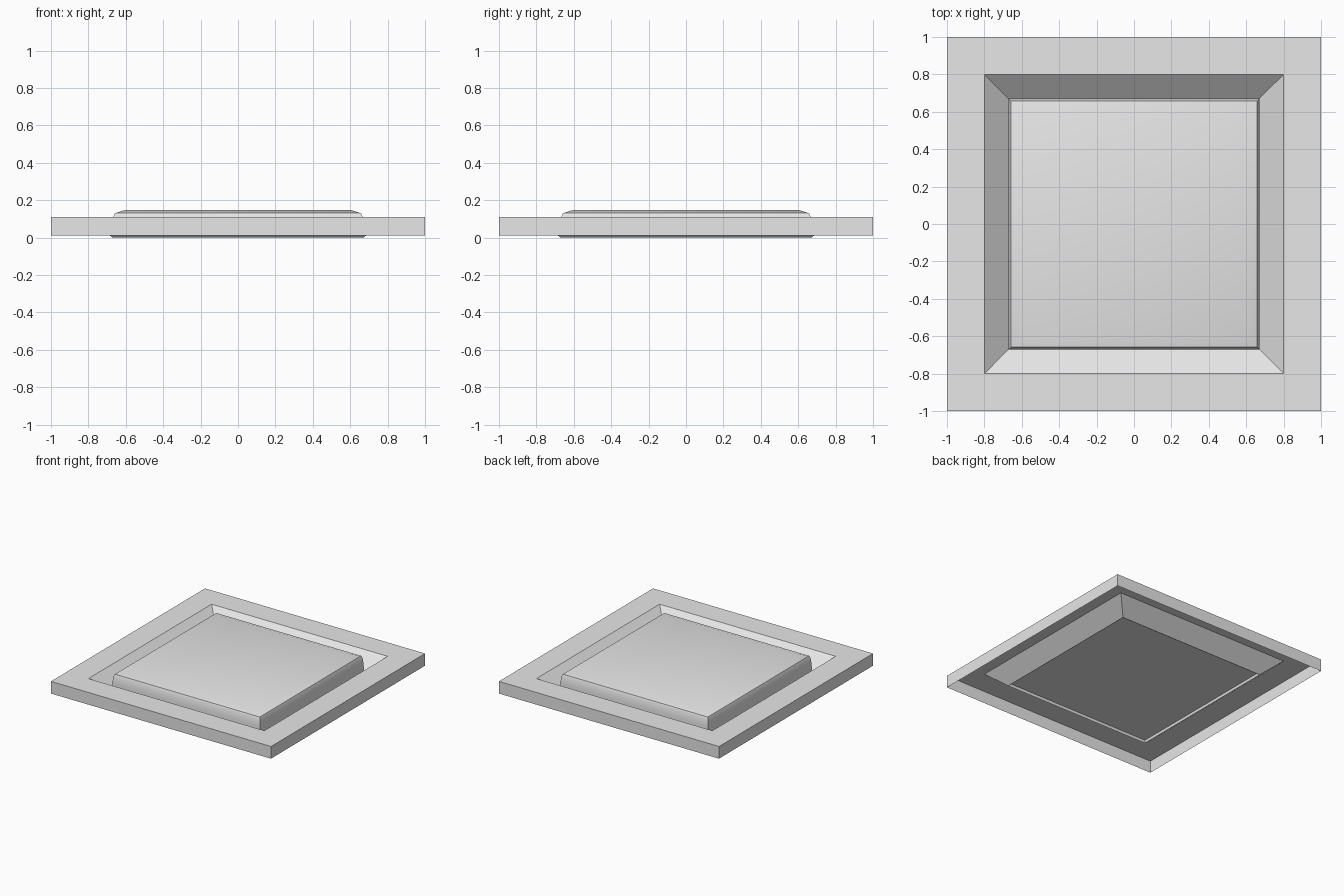
import bpy
import bmesh
import math

cube = bpy.data.objects.get("Cube")
if cube:
    bpy.data.objects.remove(cube, do_unlink=True)

# One flat grey for everything
GREY = (0.8, 0.8, 0.8, 1.0)
grey = bpy.data.materials.new("light grey")
grey.use_nodes = True
grey.diffuse_color = GREY
grey.node_tree.nodes["Principled BSDF"].inputs["Base Color"].default_value = GREY


def square_loft(name, profile, cap_start=False, cap_end=False):
    """Loft concentric squares through (half width, height) pairs."""
    bm = bmesh.new()
    rings = []
    for half, z in profile:
        corners = [(-half, -half), (half, -half), (half, half), (-half, half)]
        rings.append([bm.verts.new((x, y, z)) for x, y in corners])
    for low, high in zip(rings, rings[1:]):
        for i in range(4):
            j = (i + 1) % 4
            bm.faces.new((low[i], low[j], high[j], high[i]))
    if cap_start:
        bm.faces.new(rings[0][::-1])
    if cap_end:
        bm.faces.new(rings[-1])
    mesh = bpy.data.meshes.new(name)
    bm.to_mesh(mesh)
    bm.free()
    mesh.materials.append(grey)
    obj = bpy.data.objects.new(name, mesh)
    bpy.context.collection.objects.link(obj)
    return obj


# Thin frame: outer skirt, flat rim, slope down into the recess
square_loft("frame", [(1.0, 0.01), (1.0, 0.11), (0.8, 0.11), (0.672, 0.0)])

# Raised panel: underside set in behind a small lip, rounded wall, shallow bevel
panel = square_loft(
    "raised_panel",
    [(0.665, 0.02), (0.672, 0.0), (0.672, 0.06), (0.666, 0.11),
     (0.658, 0.13), (0.605, 0.147)],
    cap_start=True, cap_end=True)

bpy.ops.object.select_all(action='DESELECT')
panel.select_set(True)
bpy.context.view_layer.objects.active = panel
bpy.ops.object.shade_smooth_by_angle(angle=math.radians(30))
